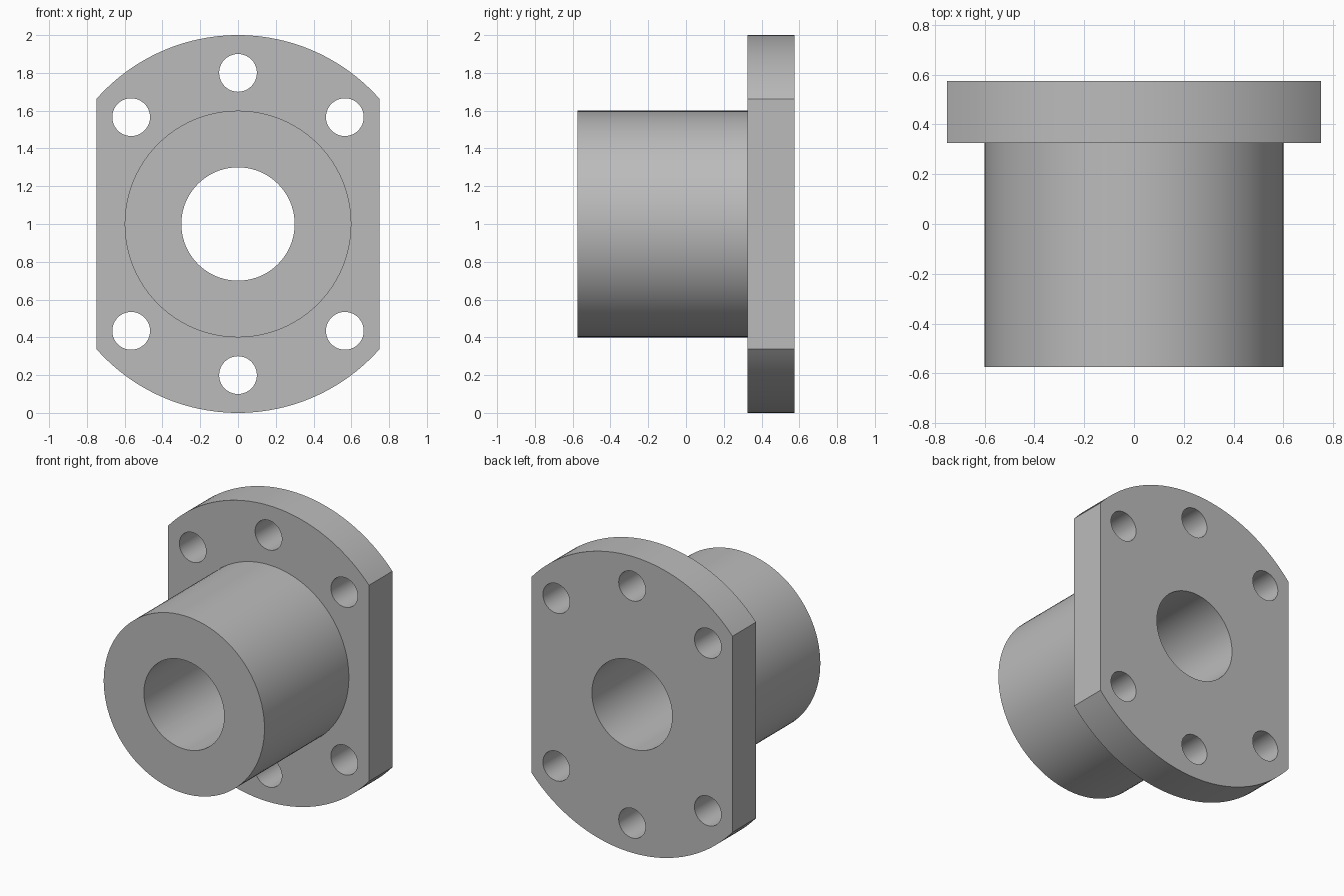
import bpy, bmesh, math
from mathutils import Vector

if "Cube" in bpy.data.objects:
    bpy.data.objects.remove(bpy.data.objects["Cube"], do_unlink=True)

FRONT, STEP, BACK = -0.575, 0.325, 0.575   # y of barrel end, flange front, flange back
FLAT = 0.75                                # half width across the flange flats

steel = bpy.data.materials.new("grey_steel")
steel.use_nodes = True
GREY = (0.5, 0.5, 0.5, 1)
steel.diffuse_color = GREY
steel.node_tree.nodes["Principled BSDF"].inputs["Base Color"].default_value = GREY


def prism(name, outline, y0, y1):
    """Solid made by extruding an (x, z) outline along y."""
    bm = bmesh.new()
    face = bm.faces.new([bm.verts.new((x, y0, z)) for x, z in outline])
    new = bmesh.ops.extrude_face_region(bm, geom=[face])["geom"]
    verts = [v for v in new if isinstance(v, bmesh.types.BMVert)]
    bmesh.ops.translate(bm, verts=verts, vec=Vector((0, y1 - y0, 0)))
    bmesh.ops.recalc_face_normals(bm, faces=bm.faces)
    mesh = bpy.data.meshes.new(name)
    bm.to_mesh(mesh)
    bm.free()
    mesh.materials.append(steel)
    obj = bpy.data.objects.new(name, mesh)
    bpy.context.collection.objects.link(obj)
    return obj


def arc(radius, start, end, steps, cx=0, cz=1):
    angles = [start + (end - start) * i / steps for i in range(steps + 1)]
    return [(cx + radius * math.cos(a), cz + radius * math.sin(a)) for a in angles]


def cylinder(name, radius, y0, y1, sides, cx=0, cz=1):
    return prism(name, arc(radius, 0, math.tau, sides, cx, cz)[:-1], y0, y1)


def combine(target, tool, operation):
    """Apply a boolean and discard the tool."""
    tool.hide_render = True
    mod = target.modifiers.new(operation, "BOOLEAN")
    mod.operation, mod.object, mod.solver = operation, tool, "EXACT"
    bpy.context.view_layer.objects.active = target
    bpy.ops.object.modifier_apply(modifier=mod.name)
    bpy.data.objects.remove(tool, do_unlink=True)


# Flange: round plate with two flat sides
corner = math.acos(FLAT)
outline = (arc(1, corner, math.pi - corner, 48)
           + arc(1, math.pi + corner, math.tau - corner, 48))
body = prism("flanged_bushing", outline, STEP, BACK)

# Barrel, sunk into the flange so the two join as one solid
combine(body, cylinder("barrel", 0.6, FRONT, (STEP + BACK) / 2, 96), "UNION")

# Central bore
combine(body, cylinder("bore", 0.3, FRONT - 0.1, BACK + 0.1, 72), "DIFFERENCE")

# Six bolt holes, three above and three below
for degrees in (45, 90, 135, 225, 270, 315):
    a = math.radians(degrees)
    hole = cylinder("bolt_hole", 0.1, STEP - 0.1, BACK + 0.1, 40,
                    0.8 * math.cos(a), 1 + 0.8 * math.sin(a))
    combine(body, hole, "DIFFERENCE")

# Smooth curved walls, crisp rims
bpy.ops.object.select_all(action="DESELECT")
body.select_set(True)
bpy.context.view_layer.objects.active = body
bpy.ops.object.shade_smooth_by_angle(angle=math.radians(30))
